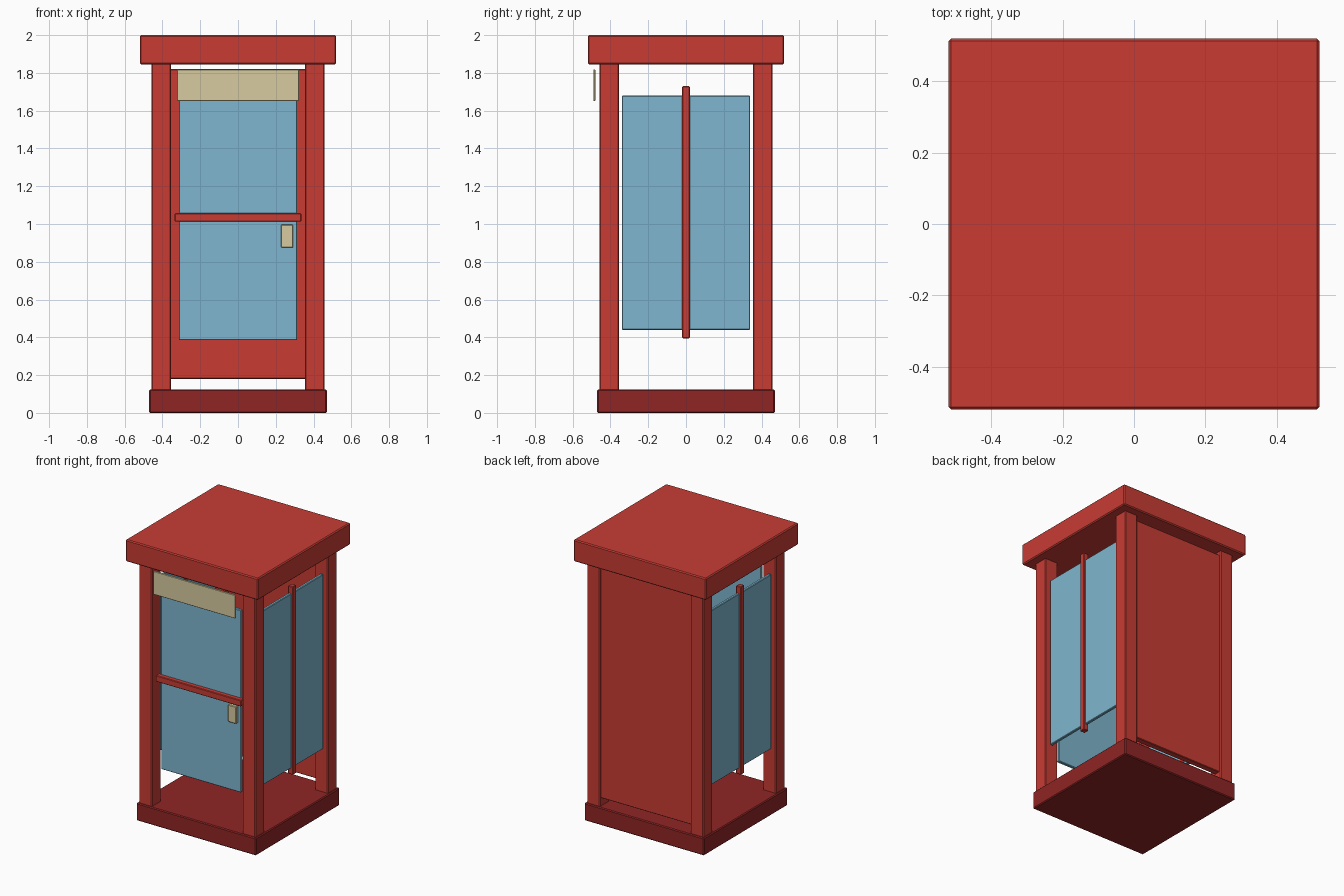
import bpy

if "Cube" in bpy.data.objects:
    bpy.data.objects.remove(bpy.data.objects["Cube"])


def material(name, rgb):
    m = bpy.data.materials.new(name)
    m.diffuse_color = (*rgb, 1)
    m.use_nodes = True
    m.node_tree.nodes["Principled BSDF"].inputs["Base Color"].default_value = m.diffuse_color
    return m


RED = material("red_paint", (0.58, 0.045, 0.034))
DARK = material("dark_red_paint", (0.28, 0.018, 0.018))
GLASS = material("blue_glass", (0.21, 0.47, 0.62))
CREAM = material("cream", (0.69, 0.60, 0.35))


def box(name, x, y, z, mat, bevel=0.004):
    """Box from (min, max) ranges with a narrow chamfer."""
    ranges = (x, y, z)
    bpy.ops.mesh.primitive_cube_add(size=1, location=[(a + b) / 2 for a, b in ranges])
    ob = bpy.context.object
    ob.name = name
    ob.scale = [b - a for a, b in ranges]
    bpy.ops.object.transform_apply(location=False, rotation=False, scale=True)
    ob.data.materials.append(mat)
    mod = ob.modifiers.new("edge_bevel", 'BEVEL')
    mod.width = bevel
    mod.segments = 1
    return ob


def span(side, a, b):
    return tuple(sorted((side * a, side * b)))


# Base and roof slabs
box("base", (-0.47, 0.47), (-0.47, 0.47), (0, 0.125), DARK, 0.006)
box("roof", (-0.52, 0.52), (-0.52, 0.52), (1.845, 2.0), RED, 0.007)

# Corner posts
for sx, nx in ((-1, "left"), (1, "right")):
    for sy, ny in ((-1, "front"), (1, "back")):
        box(f"{ny}_{nx}_post", span(sx, 0.355, 0.458), span(sy, 0.355, 0.458),
            (0.115, 1.855), RED, 0.006)

# Solid back panel
box("back_panel", (-0.36, 0.36), (0.40, 0.445), (0.18, 1.82), RED)

# Side windows with their central bars
for s, n in ((-1, "left"), (1, "right")):
    box(f"{n}_window", span(s, 0.41, 0.432), (-0.34, 0.34), (0.44, 1.68), GLASS)
    box(f"{n}_window_bar", span(s, 0.405, 0.445), (-0.02, 0.02), (0.395, 1.73), RED)

# Door glass, crossbar, handle and the sign board above
box("door_glass", (-0.313, 0.313), (-0.415, -0.392), (0.385, 1.68), GLASS)
box("door_crossbar", (-0.335, 0.335), (-0.447, -0.407), (1.013, 1.058), RED)
box("door_handle", (0.227, 0.292), (-0.438, -0.412), (0.875, 0.997), CREAM)
box("sign_board", (-0.322, 0.322), (-0.491, -0.479), (1.652, 1.818), CREAM, 0.003)
